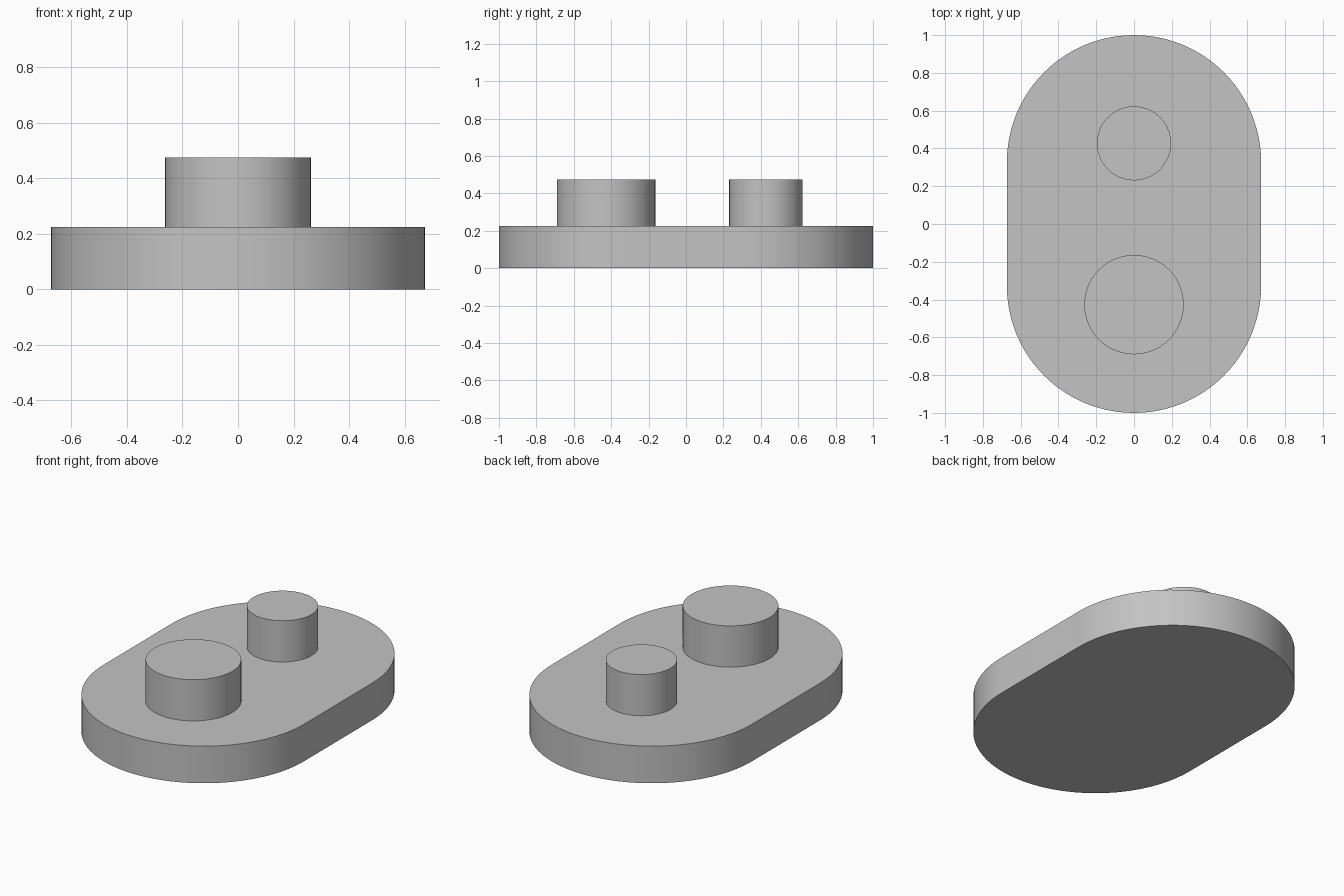
import bpy
import bmesh
from math import cos, sin, pi, radians

cube = bpy.data.objects.get("Cube")
if cube:
    bpy.data.objects.remove(cube, do_unlink=True)

# Single grey finish
GREY = (0.55, 0.55, 0.55, 1)
grey = bpy.data.materials.new("plain grey")
grey.use_nodes = True
grey.diffuse_color = GREY
grey.node_tree.nodes["Principled BSDF"].inputs["Base Color"].default_value = GREY


def prism(name, outline, bottom, top):
    """Extrude a closed outline upward into a solid with smooth sides."""
    bm = bmesh.new()
    base = bm.faces.new([bm.verts.new((x, y, bottom)) for x, y in outline])
    extruded = bmesh.ops.extrude_face_region(bm, geom=[base], use_keep_orig=True)
    for item in extruded["geom"]:
        if isinstance(item, bmesh.types.BMVert):
            item.co.z = top
    bmesh.ops.recalc_face_normals(bm, faces=bm.faces)
    mesh = bpy.data.meshes.new(name)
    bm.to_mesh(mesh)
    bm.free()
    mesh.materials.append(grey)
    obj = bpy.data.objects.new(name, mesh)
    bpy.context.collection.objects.link(obj)
    bpy.ops.object.select_all(action="DESELECT")
    obj.select_set(True)
    bpy.context.view_layer.objects.active = obj
    bpy.ops.object.shade_smooth_by_angle(angle=radians(30))
    return obj


def arc(radius, centre_y, start, sweep, steps):
    return [(radius * cos(start + sweep * i / steps),
             centre_y + radius * sin(start + sweep * i / steps))
            for i in range(steps + 1)]


BASE_TOP, PEG_TOP = 0.225, 0.475
BASE_RADIUS = 0.673

# Base plate with two semicircular ends
end = 1 - BASE_RADIUS
prism("base_plate",
      arc(BASE_RADIUS, end, 0, pi, 48) + arc(BASE_RADIUS, -end, pi, pi, 48),
      0, BASE_TOP)

# Round pegs standing on the plate
for name, radius, y in (("front_peg", 0.263, -0.427), ("back_peg", 0.196, 0.427)):
    prism(name, arc(radius, y, 0, 2 * pi, 64)[:-1], BASE_TOP, PEG_TOP)
